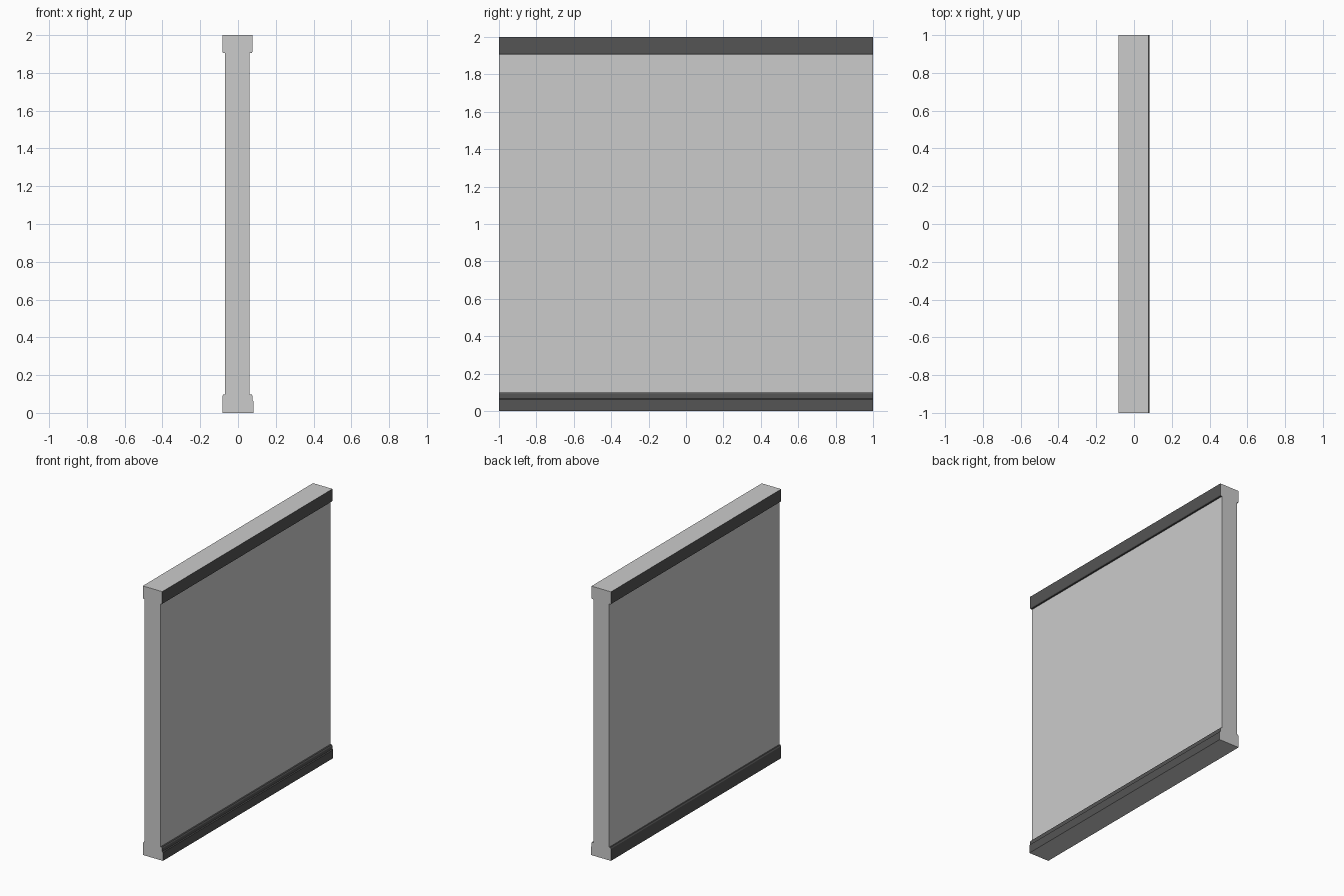
import bpy, bmesh

if "Cube" in bpy.data.objects:
    bpy.data.objects.remove(bpy.data.objects["Cube"])

# Wall cross-section (x, z, dark): flag marks the side strip from this point to the next
PROFILE = [
    # underside, then right-hand skirting with its stepped ledge
    (-0.083, 0.0, False),
    (0.083, 0.0, True), (0.083, 0.062, True), (0.077, 0.067, True),
    (0.077, 0.09, True), (0.072, 0.098, True),
    # right wall face
    (0.061, 0.098, False),
    # right-hand top trim
    (0.061, 1.906, True), (0.073, 1.906, True), (0.077, 1.912, True),
    # top
    (0.077, 2.0, False),
    # left-hand top trim
    (-0.083, 2.0, True), (-0.083, 1.912, True), (-0.079, 1.906, True),
    # left wall face
    (-0.068, 1.906, False),
    # left-hand skirting
    (-0.068, 0.098, True), (-0.077, 0.098, True), (-0.083, 0.088, True),
]


def material(name, value):
    mat = bpy.data.materials.new(name)
    mat.diffuse_color = (value, value, value, 1)
    mat.use_nodes = True
    mat.node_tree.nodes["Principled BSDF"].inputs["Base Color"].default_value = mat.diffuse_color
    return mat


def extrude_profile(name, profile, y0, y1, mats):
    bm = bmesh.new()
    front = [bm.verts.new((x, y0, z)) for x, z, _ in profile]
    back = [bm.verts.new((x, y1, z)) for x, z, _ in profile]
    n = len(profile)
    # end caps
    bm.faces.new(front)
    bm.faces.new(back[::-1])
    # long strips, trims in the dark colour
    for i in range(n):
        j = (i + 1) % n
        face = bm.faces.new((front[i], back[i], back[j], front[j]))
        face.material_index = int(profile[i][2])
    bmesh.ops.recalc_face_normals(bm, faces=bm.faces)
    mesh = bpy.data.meshes.new(name)
    bm.to_mesh(mesh)
    bm.free()
    for m in mats:
        mesh.materials.append(m)
    obj = bpy.data.objects.new(name, mesh)
    bpy.context.collection.objects.link(obj)
    return obj


extrude_profile("wall_panel_with_trim", PROFILE, -1.0, 1.0,
                [material("wall_grey", 0.8), material("trim_dark", 0.09)])
